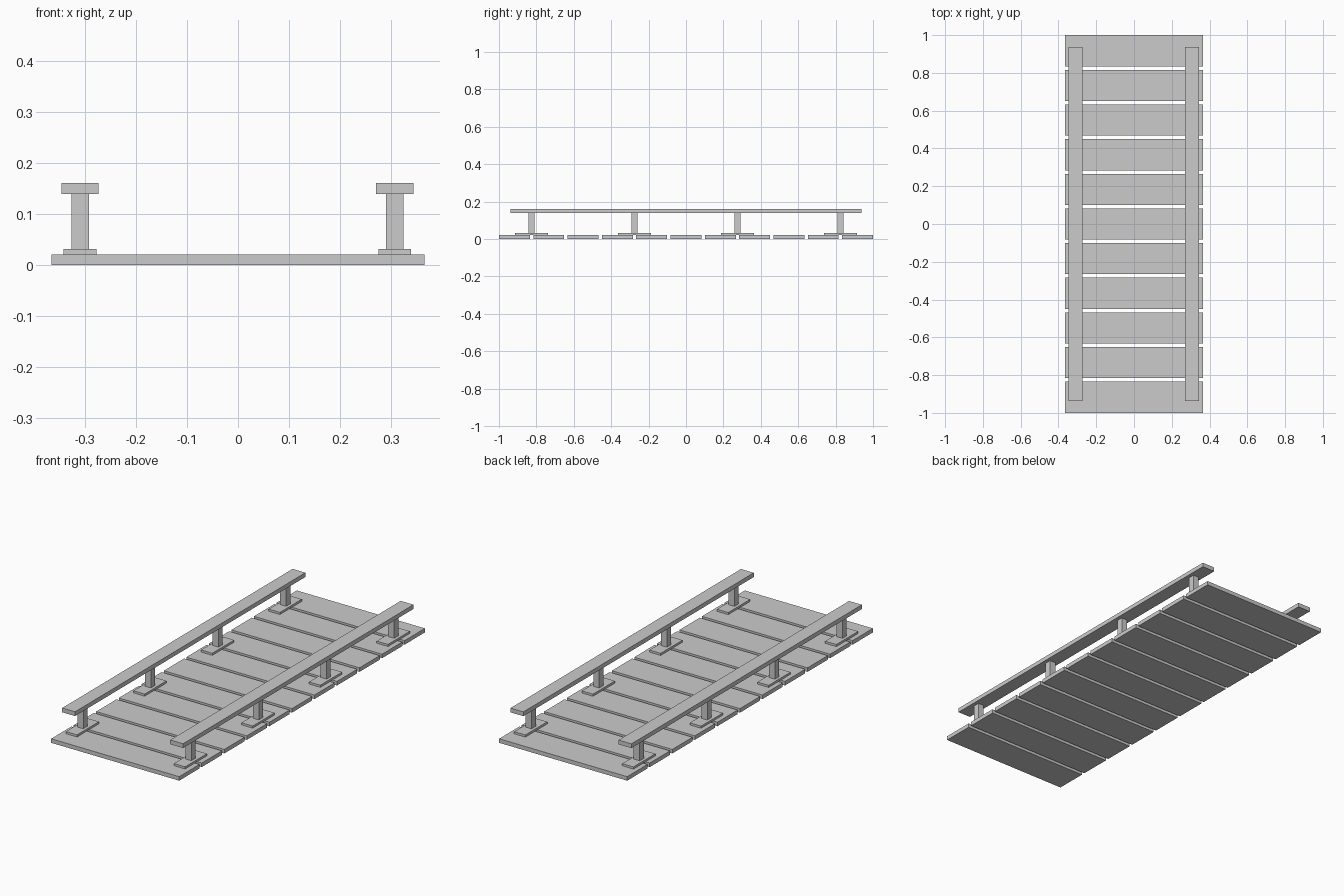
import bpy

if "Cube" in bpy.data.objects:
    bpy.data.objects.remove(bpy.data.objects["Cube"])

grey = bpy.data.materials.new("plain grey")
grey.diffuse_color = (0.6, 0.6, 0.6, 1)
grey.use_nodes = True
grey.node_tree.nodes["Principled BSDF"].inputs["Base Color"].default_value = grey.diffuse_color


def box(name, x, y, z0, z1, width, length):
    """Axis-aligned box from z0 to z1, centred on x, y."""
    bpy.ops.mesh.primitive_cube_add(size=1, location=(x, y, (z0 + z1) / 2))
    obj = bpy.context.object
    obj.name = name
    obj.scale = (width, length, z1 - z0)
    bpy.ops.object.transform_apply(location=False, rotation=False, scale=True)
    obj.data.materials.append(grey)
    return obj


PITCH = 0.1835      # plank spacing
DECK_TOP = 0.021
BASE_TOP = 0.032
POST_TOP = 0.139
RAIL_TOP = 0.161

# Deck of eleven separate planks
for i in range(11):
    box(f"deck_plank_{i + 1}", 0, (i - 5) * PITCH, 0, DECK_TOP, 0.73, 0.165)

# A low railing along each side
for side, x in (("left", -0.309), ("right", 0.307)):
    box(f"{side}_rail", x, 0, POST_TOP, RAIL_TOP, 0.073, 1.876)
    # Posts on foot plates that bridge the plank gaps
    for n, step in enumerate((-4.5, -1.5, 1.5, 4.5)):
        y = step * PITCH
        box(f"{side}_foot_plate_{n + 1}", x, y, DECK_TOP, BASE_TOP, 0.064, 0.178)
        box(f"{side}_post_{n + 1}", x, y, BASE_TOP, POST_TOP, 0.034, 0.034)
